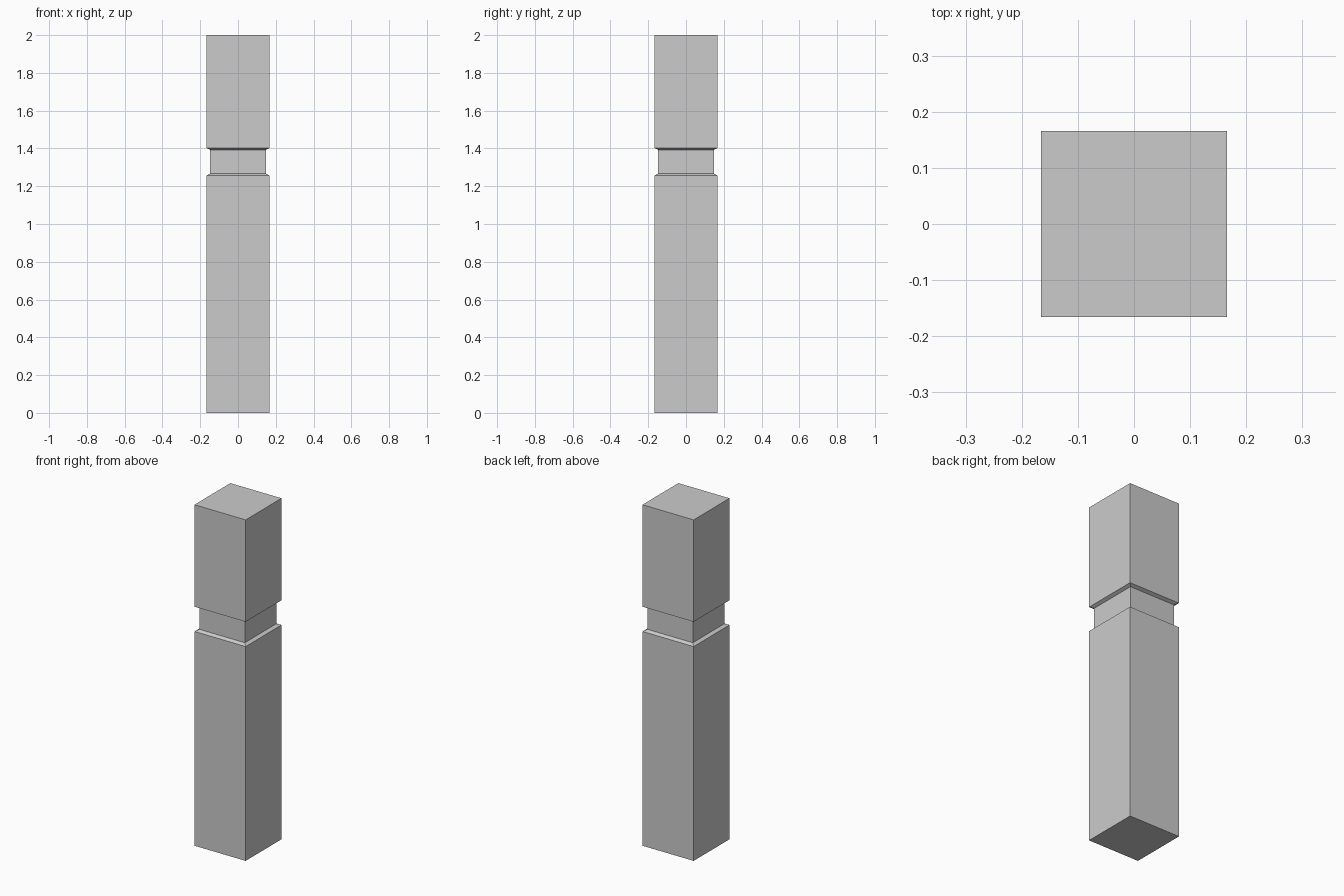
import bpy, bmesh

if "Cube" in bpy.data.objects:
    bpy.data.objects.remove(bpy.data.objects["Cube"])

# Square post: (half width, height) profile with a recessed, slightly bevelled neck
OUTER, NECK = 0.166, 0.147
PROFILE = [(OUTER, 0), (OUTER, 1.257), (NECK, 1.267),
           (NECK, 1.393), (OUTER, 1.402), (OUTER, 2.0)]

bm = bmesh.new()
rings = [[bm.verts.new((sx * r, sy * r, z))
          for sx, sy in ((-1, -1), (1, -1), (1, 1), (-1, 1))]
         for r, z in PROFILE]

# Side walls between neighbouring rings
for low, high in zip(rings, rings[1:]):
    for i in range(4):
        j = (i + 1) % 4
        bm.faces.new((low[i], low[j], high[j], high[i]))

# Bottom and top caps
bm.faces.new(rings[0][::-1])
bm.faces.new(rings[-1])

mesh = bpy.data.meshes.new("bollard_post")
bm.to_mesh(mesh)
bm.free()
bpy.context.collection.objects.link(bpy.data.objects.new("bollard_post", mesh))
